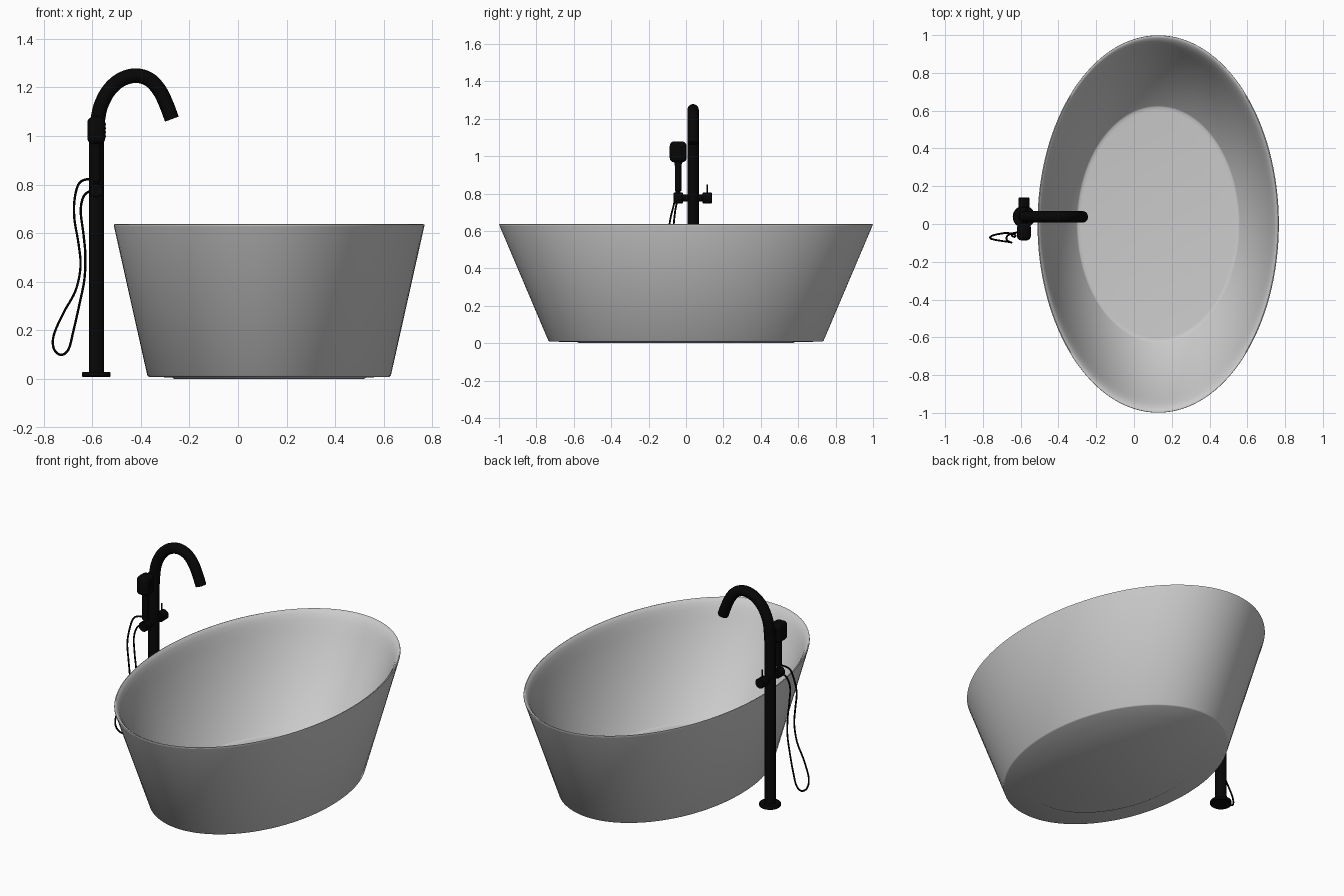
import bpy, bmesh, math
from mathutils import Vector, Matrix

if "Cube" in bpy.data.objects:
    bpy.data.objects.remove(bpy.data.objects["Cube"])

black = bpy.data.materials.new("matte_black")
black.diffuse_color = (0.002, 0.002, 0.002, 1)
black.use_nodes = True
black.node_tree.nodes["Principled BSDF"].inputs["Base Color"].default_value = black.diffuse_color


def finish(name, bm, mat=None, angle=40):
    bmesh.ops.recalc_face_normals(bm, faces=bm.faces)
    me = bpy.data.meshes.new(name)
    bm.to_mesh(me)
    bm.free()
    ob = bpy.data.objects.new(name, me)
    bpy.context.collection.objects.link(ob)
    if mat:
        me.materials.append(mat)
    bpy.ops.object.select_all(action='DESELECT')
    ob.select_set(True)
    bpy.context.view_layer.objects.active = ob
    bpy.ops.object.shade_smooth_by_angle(angle=math.radians(angle))
    return ob


def loft(name, rings, seg, matrix=Matrix(), mat=None, angle=40):
    """Stack of ellipses (rx, ry, z), capped at both ends."""
    bm = bmesh.new()
    loops = [[bm.verts.new(matrix @ Vector((rx * math.cos(2 * math.pi * i / seg),
                                            ry * math.sin(2 * math.pi * i / seg), z)))
              for i in range(seg)] for rx, ry, z in rings]
    for a, b in zip(loops, loops[1:]):
        for i in range(seg):
            j = (i + 1) % seg
            bm.faces.new((a[i], a[j], b[j], b[i]))
    bm.faces.new(loops[0])
    bm.faces.new(loops[-1])
    return finish(name, bm, mat, angle)


def lathe(name, profile, loc, rot=Matrix(), seg=32):
    return loft(name, [(r, r, z) for r, z in profile], seg,
                Matrix.Translation(loc) @ rot, black)


def tube(name, pts, radius, steps=8, res=6):
    """Round tube along a smooth path through the points."""
    p = [Vector(v) for v in pts]
    p = [2 * p[0] - p[1]] + p + [2 * p[-1] - p[-2]]
    path = []
    for a, b, c, d in zip(p, p[1:], p[2:], p[3:]):
        for k in range(steps):
            t = k / steps
            path.append(0.5 * (2 * b + (c - a) * t + (2 * a - 5 * b + 4 * c - d) * t ** 2
                               + (3 * b - a - 3 * c + d) * t ** 3))
    path.append(p[-2])
    cu = bpy.data.curves.new(name, 'CURVE')
    cu.dimensions = '3D'
    cu.bevel_depth, cu.bevel_resolution, cu.use_fill_caps = radius, res, True
    sp = cu.splines.new('POLY')
    sp.points.add(len(path) - 1)
    for q, v in zip(sp.points, path):
        q.co = (*v, 1)
    ob = bpy.data.objects.new(name, cu)
    bpy.context.collection.objects.link(ob)
    cu.materials.append(black)
    bpy.ops.object.select_all(action='DESELECT')
    ob.select_set(True)
    bpy.context.view_layer.objects.active = ob
    bpy.ops.object.convert(target='MESH')
    bpy.ops.object.shade_smooth_by_angle(angle=math.radians(40))


# Oval tub: underside, flared outer wall, softly rounded rim, inner wall and floor
loft("tub", [(0.39, 0.57, 0.0), (0.40, 0.582, 0.006), (0.495, 0.73, 0.009),
             (0.501, 0.736, 0.014), (0.638, 0.996, 0.626), (0.639, 0.999, 0.632),
             (0.638, 0.998, 0.636), (0.634, 0.993, 0.637), (0.627, 0.983, 0.632),
             (0.618, 0.967, 0.617), (0.609, 0.950, 0.592), (0.599, 0.931, 0.56),
             (0.59, 0.914, 0.53), (0.432, 0.627, 0.036), (0.425, 0.618, 0.032),
             (0.41, 0.60, 0.03)],
     128, Matrix.Translation((0.128, 0, 0)), angle=45)

# Floor flange and standing post with curved spout
PX, PY = -0.583, 0.038
lathe("floor_flange", [(0.056, 0.009), (0.059, 0.012), (0.059, 0.024), (0.056, 0.028)],
      (PX, PY, 0))
lathe("post", [(0.031, 0.02), (0.031, 1.06)], (PX, PY, 0))
arc = [(-0.58, 1.0), (-0.576, 1.07), (-0.562, 1.13), (-0.529, 1.19), (-0.48, 1.232),
       (-0.42, 1.248), (-0.364, 1.231), (-0.323, 1.187), (-0.295, 1.13), (-0.272, 1.069)]
tube("spout", [(x, PY, z) for x, z in arc], 0.0305, 6, 7)

# Cross bar through the post with valve knob, shower holder and lever
along_y = Matrix.Rotation(-math.pi / 2, 4, 'X')
bar = (PX, 0.003, 0.776)
lathe("cross_bar", [(0.019, -0.05), (0.019, 0.10)], bar, along_y)
lathe("valve_knob", [(0.026, 0.085), (0.029, 0.088), (0.029, 0.133), (0.026, 0.136)],
      bar, along_y)
lathe("shower_holder", [(0.026, -0.07), (0.029, -0.067), (0.029, -0.023), (0.026, -0.02)],
      bar, along_y)
lathe("valve_lever", [(0.004, 0.79), (0.004, 0.85)], (PX, 0.113, 0), seg=12)

# Hand shower: handle and rounded head with nozzles
HY = -0.042
lathe("shower_handle", [(0.012, 0.79), (0.012, 0.812), (0.018, 0.815), (0.018, 0.95),
                        (0.024, 0.985)], (PX, HY, 0))
bm = bmesh.new()
bmesh.ops.create_cube(bm, size=1)
for v in bm.verts:
    v.co = Vector((v.co.x * 0.074, v.co.y * 0.09, 1.079 if v.co.z > 0 else 0.967))
bmesh.ops.bevel(bm, geom=bm.edges[:], offset=0.024, segments=5, profile=0.5,
                affect='EDGES', clamp_overlap=True)
bmesh.ops.translate(bm, verts=bm.verts, vec=(PX, HY, 0))
finish("shower_head", bm, black, 50)
bm = bmesh.new()
for i in range(4):
    for j in range(4):
        m = Matrix.Translation((PX + 0.036, HY + (i - 1.5) * 0.013, 1.023 + (j - 1.5) * 0.016))
        bmesh.ops.create_cone(bm, cap_ends=True, segments=8, radius1=0.004, radius2=0.003,
                              depth=0.006, matrix=m @ Matrix.Rotation(math.pi / 2, 4, 'Y'))
finish("shower_nozzles", bm, black)

# Hanging hose loop from handle down and back up to the holder
hose = [(-0.58, -0.043, 0.815), (-0.607, -0.043, 0.823), (-0.652, -0.052, 0.807),
        (-0.672, -0.065, 0.741), (-0.673, -0.085, 0.658), (-0.656, -0.096, 0.556),
        (-0.648, -0.098, 0.461), (-0.669, -0.094, 0.362), (-0.718, -0.087, 0.272),
        (-0.758, -0.077, 0.18), (-0.757, -0.065, 0.123), (-0.727, -0.055, 0.099),
        (-0.697, -0.05, 0.123), (-0.677, -0.047, 0.198), (-0.652, -0.05, 0.309),
        (-0.632, -0.056, 0.41), (-0.628, -0.065, 0.51), (-0.636, -0.068, 0.597),
        (-0.647, -0.06, 0.69), (-0.636, -0.05, 0.749), (-0.607, -0.043, 0.774),
        (-0.58, -0.043, 0.776)]
tube("shower_hose", hose, 0.005, 6, 2)
